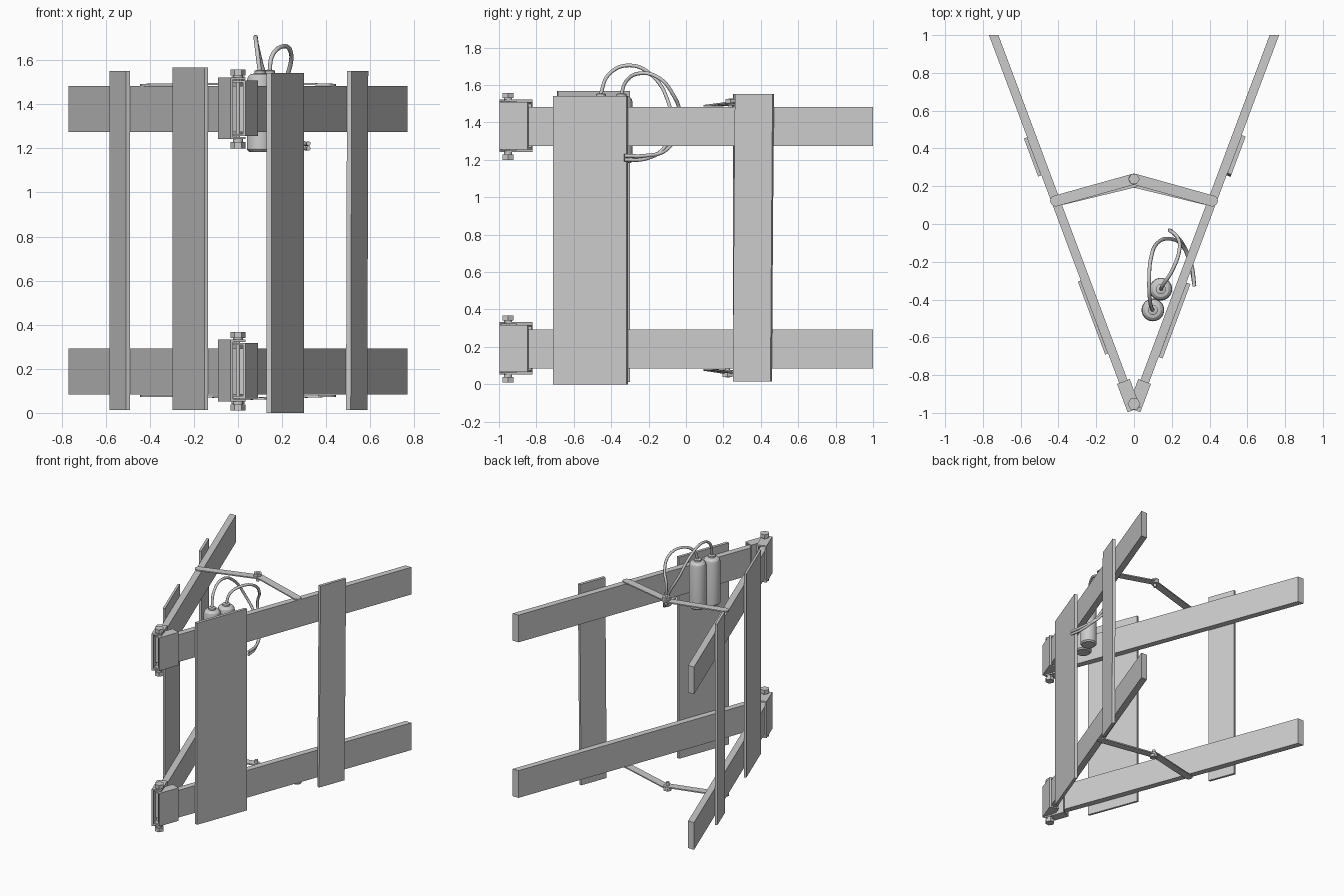
import bpy, bmesh, math
from mathutils import Vector

if "Cube" in bpy.data.objects:
    bpy.data.objects.remove(bpy.data.objects["Cube"])

# Arm frame: s runs along an arm from the hinge, n points outward
D = Vector((0.3746, 1.0)).normalized()
N = Vector((D.y, -D.x))
O = Vector((0.0, -0.984))


def finish(name, bm, smooth=False):
    bmesh.ops.remove_doubles(bm, verts=bm.verts, dist=1e-6)
    bmesh.ops.recalc_face_normals(bm, faces=bm.faces)
    me = bpy.data.meshes.new(name)
    bm.to_mesh(me)
    bm.free()
    ob = bpy.data.objects.new(name, me)
    bpy.context.collection.objects.link(ob)
    if smooth:
        bpy.ops.object.select_all(action='DESELECT')
        ob.select_set(True)
        bpy.context.view_layer.objects.active = ob
        bpy.ops.object.shade_smooth_by_angle()
    return ob


def prism(name, poly, z0, z1, lean=(0, 0), rise=None):
    """Extrude an xy outline; lean shifts the top, rise(x, y) lifts points."""
    bm = bmesh.new()
    lift = rise or (lambda x, y: 0.0)
    low = [bm.verts.new((x, y, z0 + lift(x, y))) for x, y in poly]
    top = [bm.verts.new((x + lean[0], y + lean[1], z1 + lift(x, y))) for x, y in poly]
    bm.faces.new(low)
    bm.faces.new(top)
    for i in range(len(poly)):
        j = (i + 1) % len(poly)
        bm.faces.new((low[i], low[j], top[j], top[i]))
    return finish(name, bm)


def arm_box(name, side, s0, s1, n0, n1, z0, z1, lean=0.0):
    pts = [O + D * s + N * n for s, n in ((s0, n0), (s1, n0), (s1, n1), (s0, n1))]
    return prism(name, [(side * p.x, p.y) for p in pts], z0, z1,
                 (side * D.x * lean, D.y * lean))


def disc(name, x, y, r, z0, z1, sides):
    poly = [(x + r * math.cos(2 * math.pi * i / sides),
             y + r * math.sin(2 * math.pi * i / sides)) for i in range(sides)]
    return prism(name, poly, z0, z1)


def capsule(a, b, r, n=8):
    a, b = Vector(a), Vector(b)
    ang = math.atan2(b.y - a.y, b.x - a.x)
    pts = []
    for c, start in ((b, ang - math.pi / 2), (a, ang + math.pi / 2)):
        pts += [(c.x + r * math.cos(start + math.pi * i / n),
                 c.y + r * math.sin(start + math.pi * i / n)) for i in range(n + 1)]
    return pts


def lathe(name, profile, x, y, sides=32):
    bm = bmesh.new()
    vs = [bm.verts.new((x + r, y, z)) for r, z in profile]
    es = [bm.edges.new(p) for p in zip(vs, vs[1:])]
    bmesh.ops.spin(bm, geom=vs + es, cent=(x, y, 0), axis=(0, 0, 1),
                   angle=2 * math.pi, steps=sides)
    return finish(name, bm, True)


def hose(name, pts, r):
    cu = bpy.data.curves.new(name, 'CURVE')
    cu.dimensions = '3D'
    cu.bevel_depth = r
    cu.bevel_resolution = 2
    cu.resolution_u = 6
    cu.use_fill_caps = True
    sp = cu.splines.new('BEZIER')
    sp.bezier_points.add(len(pts) - 1)
    for bp, p in zip(sp.bezier_points, pts):
        bp.co = p
        bp.handle_left_type = bp.handle_right_type = 'AUTO'
    ob = bpy.data.objects.new(name, cu)
    bpy.context.collection.objects.link(ob)


for level, dz in (("lower", 0.0), ("upper", 1.19)):
    for side, label in ((-1, "left"), (1, "right")):
        tag = f"{level}_{label}"
        # Long rails, cut flush at the back
        inner = [O + D * 0.065 + N * n for n in (-0.0235, 0.0235)]
        poly = [(side * inner[0].x, inner[0].y), (side * 0.718, 1.0),
                (side * 0.768, 1.0), (side * inner[1].x, inner[1].y)]
        prism("rail_" + tag, poly, 0.084 + dz, 0.292 + dz)
        # Hinge brackets: cheeks and lugs, the right one nested in the left
        z0, z1 = (0.052, 0.332) if side < 0 else (0.066, 0.318)
        z0, z1 = z0 + dz, z1 + dz
        arm_box("hinge_outer_cheek_" + tag, side, 0, 0.16, 0.0235, 0.036, z0, z1)
        arm_box("hinge_inner_cheek_" + tag, side, 0.07, 0.16, -0.036, -0.0235, z0, z1)
        for z, part in ((z0, "bottom"), (z1 - 0.01, "top")):
            arm_box(f"hinge_{part}_lug_{tag}", side, 0, 0.16, -0.036, 0.036, z, z + 0.01)

    # Hinge pin with hex nuts and washers
    disc(f"hinge_pin_{level}", 0, -0.952, 0.009, 0.022 + dz, 0.36 + dz, 16)
    for z, part in ((0.01, "bottom"), (0.34, "top")):
        disc(f"hinge_nut_{part}_{level}", 0, -0.952, 0.034, z + dz, z + 0.028 + dz, 6)
    for z in (0.038, 0.332):
        disc(f"hinge_washer_{level}", 0, -0.952, 0.022, z + dz, z + 0.014 + dz, 20)

# Boards and slats on the outer faces of the arms
arm_box("front_board_left", -1, 0.328, 0.74, 0.0235, 0.040, 0.012, 1.568)
arm_box("front_board_right", 1, 0.308, 0.728, 0.0235, 0.046, 0.0, 1.542)
arm_box("rear_slat_left", -1, 1.335, 1.55, 0.0235, 0.042, 0.014, 1.552)
arm_box("rear_slat_right", 1, 1.335, 1.55, 0.0235, 0.046, 0.014, 1.552, 0.012)

# Folding stays between the arms, jointed in the middle
for level, z, up, py in (("upper", 1.484, 1, 0.238), ("lower", 0.082, -1, 0.222)):
    for side, label in ((-1, "left"), (1, "right")):
        off = 0.01 if side > 0 else 0.0
        rise = lambda x, y: up * (off + 0.006) * max(0.0, 1 - abs(x) / 0.42)
        prism(f"stay_{level}_{label}", capsule((side * 0.415, 0.122), (0, py), 0.029),
              z, z + up * 0.009, rise=rise)
    disc(f"stay_bolt_{level}", 0, py, 0.012, z - up * 0.02, z + up * 0.045, 16)
    disc(f"stay_nut_{level}", 0, py, 0.03, z + up * 0.022, z + up * 0.042, 6)

# Twin canisters hanging inside the right arm
profile = [(0, 1.184), (0.05, 1.184), (0.06, 1.194), (0.06, 1.505), (0.055, 1.525),
           (0.042, 1.537), (0.026, 1.54), (0.026, 1.552), (0.014, 1.556), (0, 1.556)]
for i, (x, y) in enumerate(((0.1, -0.455), (0.142, -0.345))):
    lathe(f"canister_{i + 1}", profile, x, y)

# Hoses arching over from the canisters and under the rail
hose("hose_long", [(0.1, -0.46, 1.54), (0.085, -0.41, 1.66), (0.08, -0.30, 1.705),
                   (0.09, -0.18, 1.65), (0.13, -0.095, 1.51), (0.20, -0.08, 1.38),
                   (0.26, -0.12, 1.26), (0.30, -0.22, 1.205), (0.32, -0.33, 1.2)], 0.01)
hose("hose_short", [(0.142, -0.348, 1.54), (0.155, -0.32, 1.62), (0.2, -0.25, 1.662),
                    (0.24, -0.14, 1.635), (0.23, -0.07, 1.55), (0.19, -0.035, 1.46),
                    (0.21, -0.05, 1.34), (0.26, -0.11, 1.25), (0.305, -0.22, 1.222),
                    (0.32, -0.33, 1.222)], 0.01)
